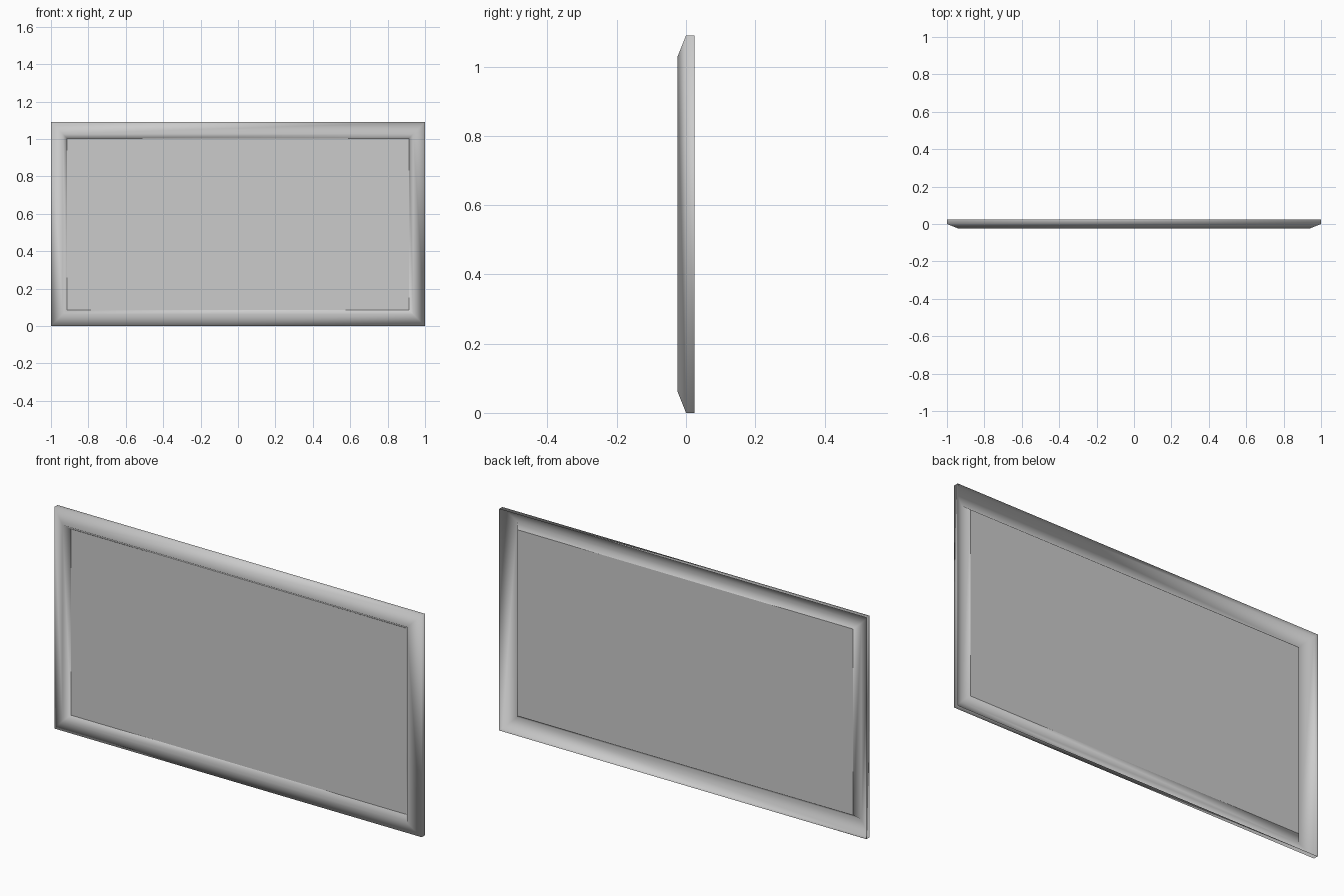
import bpy

if "Cube" in bpy.data.objects:
    bpy.data.objects.remove(bpy.data.objects["Cube"])

W, H = 1.0, 1.09   # half width, full height


def ring(inset, y):
    """Four corners of a rectangle inset from the outer outline."""
    x, lo, hi = W - inset, inset, H - inset
    return [(-x, y, lo), (x, y, lo), (x, y, hi), (-x, y, hi)]


def make_object(name, verts, faces, smooth):
    mesh = bpy.data.meshes.new(name)
    mesh.from_pydata(verts, [], faces)
    mesh.polygons.foreach_set("use_smooth", [smooth] * len(faces))
    mesh.update()
    obj = bpy.data.objects.new(name, mesh)
    bpy.context.collection.objects.link(obj)
    return obj


# Moulded frame: open-backed shell with outer wall, wide bevel, inner slope
profile = [(0.0, 0.025), (0.0, 0.0), (0.063, -0.025), (0.087, 0.005)]
verts = [v for inset, y in profile for v in ring(inset, y)]
faces = []
for r in range(len(profile) - 1):
    for i in range(4):
        j = (i + 1) % 4
        a, b = r * 4, (r + 1) * 4
        faces.append((a + i, a + j, b + j, b + i))
make_object("frame", verts, faces, True)

# Flat picture panel set into the frame
make_object("panel", ring(0.087, 0.005), [(0, 1, 2, 3)], False)
